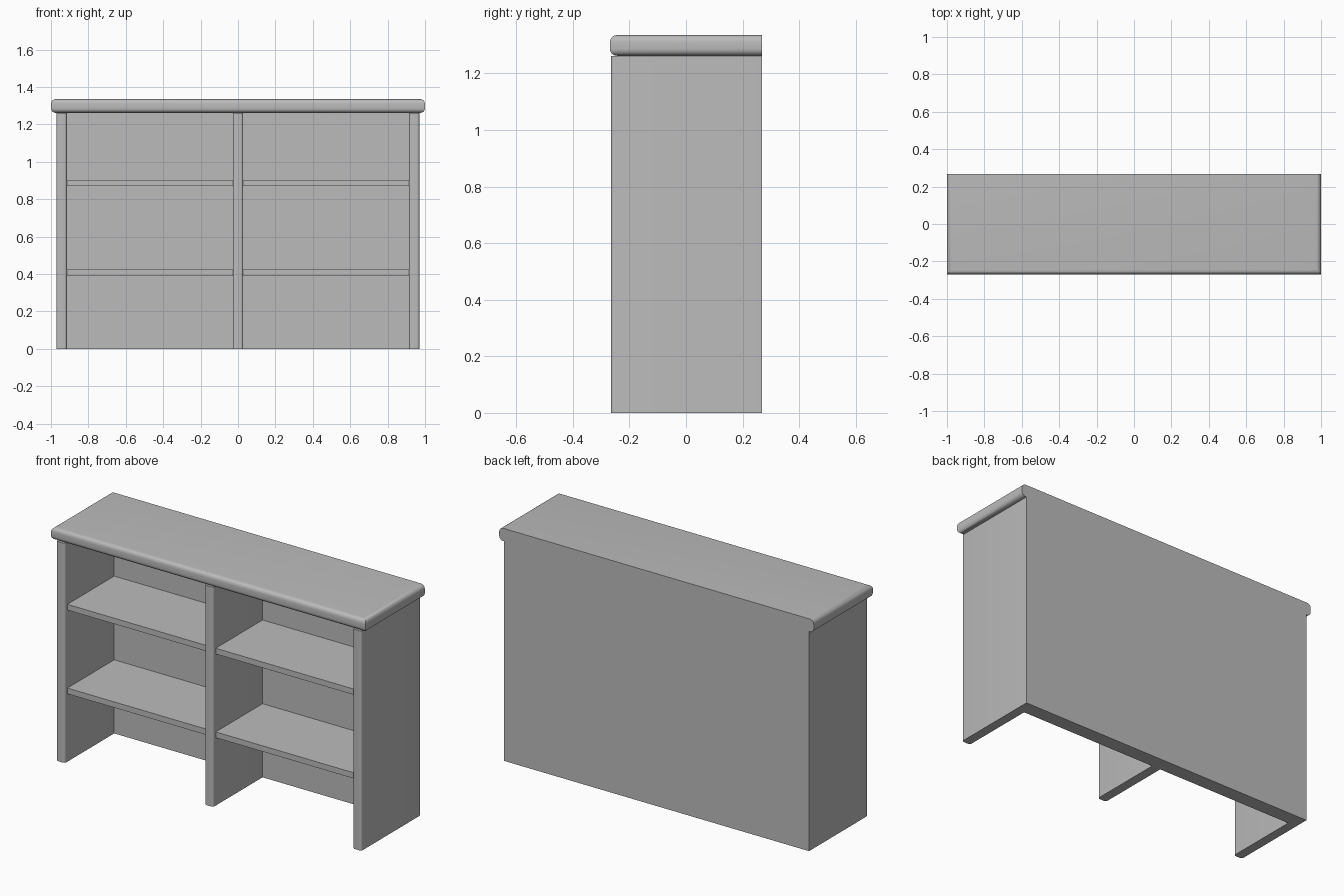
import bpy, bmesh
from math import radians

cube = bpy.data.objects.get("Cube")
if cube:
    bpy.data.objects.remove(cube, do_unlink=True)

# Single plain finish for the whole unit
GREY = (0.5, 0.5, 0.5, 1.0)
finish = bpy.data.materials.new("plain_grey")
finish.use_nodes = True
finish.diffuse_color = GREY
finish.node_tree.nodes["Principled BSDF"].inputs["Base Color"].default_value = GREY


def board(name, xs, ys, zs, rounded=None, radius=0.0, segments=5):
    """Box between the given limits; edges chosen by rounded(a, b) get a round-over."""
    bm = bmesh.new()
    bmesh.ops.create_cube(bm, size=1)
    for v in bm.verts:
        v.co = [lim[c > 0] for lim, c in zip((xs, ys, zs), v.co)]
    if rounded:
        edges = [e for e in bm.edges if rounded(e.verts[0].co, e.verts[1].co)]
        bmesh.ops.bevel(bm, geom=edges, offset=radius, segments=segments,
                        profile=0.5, affect='EDGES')
    mesh = bpy.data.meshes.new(name)
    bm.to_mesh(mesh)
    bm.free()
    mesh.materials.append(finish)
    obj = bpy.data.objects.new(name, mesh)
    bpy.context.collection.objects.link(obj)
    if rounded:
        bpy.ops.object.select_all(action='DESELECT')
        obj.select_set(True)
        bpy.context.view_layer.objects.active = obj
        bpy.ops.object.shade_smooth_by_angle(angle=radians(35))
    return obj


FRONT, BACK = -0.265, 0.268
BACK_INNER = 0.183
TOP_UNDER, TOP = 1.262, 1.335
OUTER, INNER, MID = 0.97, 0.915, 0.028


def front_uprights(a, b):
    return a.y < 0 and b.y < 0 and abs(a.z - b.z) > 0.1


def nosing(a, b):
    # horizontal edges of the front and both ends, not the rear
    return abs(a.z - b.z) < 0.01 and not (a.y > 0 and b.y > 0)


# Uprights with rounded front edges
board("left_side", (INNER, OUTER), (FRONT, BACK), (0, TOP_UNDER), front_uprights, 0.013)
board("right_side", (-OUTER, -INNER), (FRONT, BACK), (0, TOP_UNDER), front_uprights, 0.013)
board("centre_divider", (-MID, MID), (FRONT, BACK_INNER), (0, TOP_UNDER), front_uprights, 0.013)

# Thick back panel
board("back_panel", (-INNER, INNER), (BACK_INNER, BACK), (0, TOP_UNDER))

# Two shelves in each bay
for level, z in (("lower", 0.39), ("upper", 0.871)):
    for side, xs in (("left", (MID, INNER)), ("right", (-INNER, -MID))):
        board(f"{level}_{side}_shelf", xs, (-0.242, BACK_INNER), (z, z + 0.033))

# Overhanging top with a rounded nosing on three sides
board("top_board", (-1, 1), (-0.269, BACK), (TOP_UNDER, TOP), nosing, 0.025, 6)
